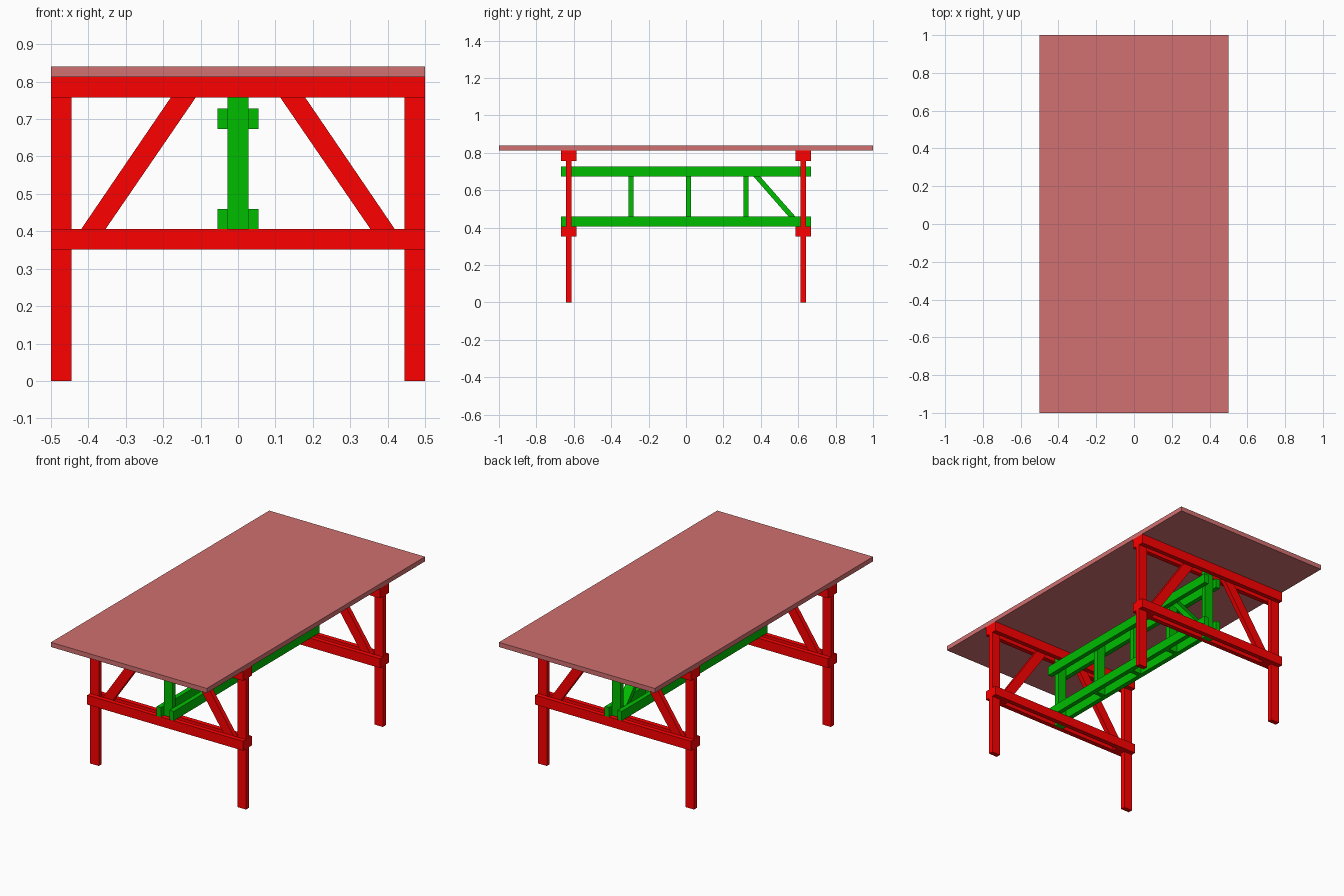
import bpy, bmesh

if "Cube" in bpy.data.objects:
    bpy.data.objects.remove(bpy.data.objects["Cube"])

T = 0.027      # board thickness
W = 0.055      # board width
FRAME_Y = 0.627


def material(name, rgb):
    m = bpy.data.materials.new(name)
    m.diffuse_color = (*rgb, 1)
    m.use_nodes = True
    m.node_tree.nodes["Principled BSDF"].inputs["Base Color"].default_value = m.diffuse_color
    return m


RED = material("red_paint", (1.0, 0.0, 0.0))
GREEN = material("green_paint", (0.0, 0.51, 0.0))
ROSE = material("rose_top", (0.64, 0.16, 0.16))


def prism(name, mat, base, offset):
    """Extrude a flat outline along an offset vector."""
    bm = bmesh.new()
    face = bm.faces.new([bm.verts.new(p) for p in base])
    ext = bmesh.ops.extrude_face_region(bm, geom=[face])
    moved = [v for v in ext["geom"] if isinstance(v, bmesh.types.BMVert)]
    bmesh.ops.translate(bm, verts=moved, vec=offset)
    bmesh.ops.recalc_face_normals(bm, faces=bm.faces)
    mesh = bpy.data.meshes.new(name)
    bm.to_mesh(mesh)
    bm.free()
    mesh.materials.append(mat)
    obj = bpy.data.objects.new(name, mesh)
    bpy.context.collection.objects.link(obj)
    return obj


def box(name, mat, x, y, z):
    base = [(x[0], y[0], z[0]), (x[1], y[0], z[0]), (x[1], y[1], z[0]), (x[0], y[1], z[0])]
    return prism(name, mat, base, (0, 0, z[1] - z[0]))


def around(c, size):
    return (c - size / 2, c + size / 2)


# Table top
box("table_top", ROSE, (-0.5, 0.5), (-1, 1), (0.813, 0.84))

# Diagonal brace outlines, with ends tucked between the paired boards
LEG_BRACE = [(0.445, 0.352), (0.391, 0.352), (0.075, 0.813), (0.142, 0.813), (0.445, 0.368)]
BEAM_BRACE = [(0.596, 0.405), (0.613, 0.405), (0.613, 0.427),
              (0.349, 0.728), (0.334, 0.728), (0.334, 0.704)]

# End frames: legs, paired cross boards and braces
for end, sy in (("front", -1), ("back", 1)):
    cy = sy * FRAME_Y
    for side, sx in (("left", -1), ("right", 1)):
        box(f"{end}_{side}_leg", RED, around(sx * (0.5 - W / 2), W), around(cy, T), (0, 0.813))
        prism(f"{end}_{side}_brace", RED,
              [(sx * x, cy - T / 2, z) for x, z in LEG_BRACE], (0, T, 0))
    for level, z in (("lower", (0.352, 0.406)), ("upper", (0.757, 0.813))):
        for face, sf in (("outer", sy), ("inner", -sy)):
            box(f"{end}_{level}_{face}_cross_board", RED, (-0.5, 0.5), around(cy + sf * T, T), z)
    # End post of the central beam
    box(f"{end}_beam_post", GREEN, around(0, W), around(cy, T), (0.352, 0.813))

# Central beam: paired long boards
for level, z in (("lower", (0.406, 0.46)), ("upper", (0.673, 0.728))):
    for side, sx in (("left", -1), ("right", 1)):
        box(f"{level}_{side}_beam_board", GREEN, around(sx * (W + T) / 2, T), (-0.667, 0.667), z)

# Central beam: short posts and the single diagonal
for i, y in enumerate((-0.307, 0.0, 0.307)):
    box(f"beam_spacer_{i + 1}", GREEN, around(0, W), (y, y + T), (0.406, 0.728))
prism("beam_brace", GREEN, [(-W / 2, y, z) for y, z in BEAM_BRACE], (W, 0, 0))
